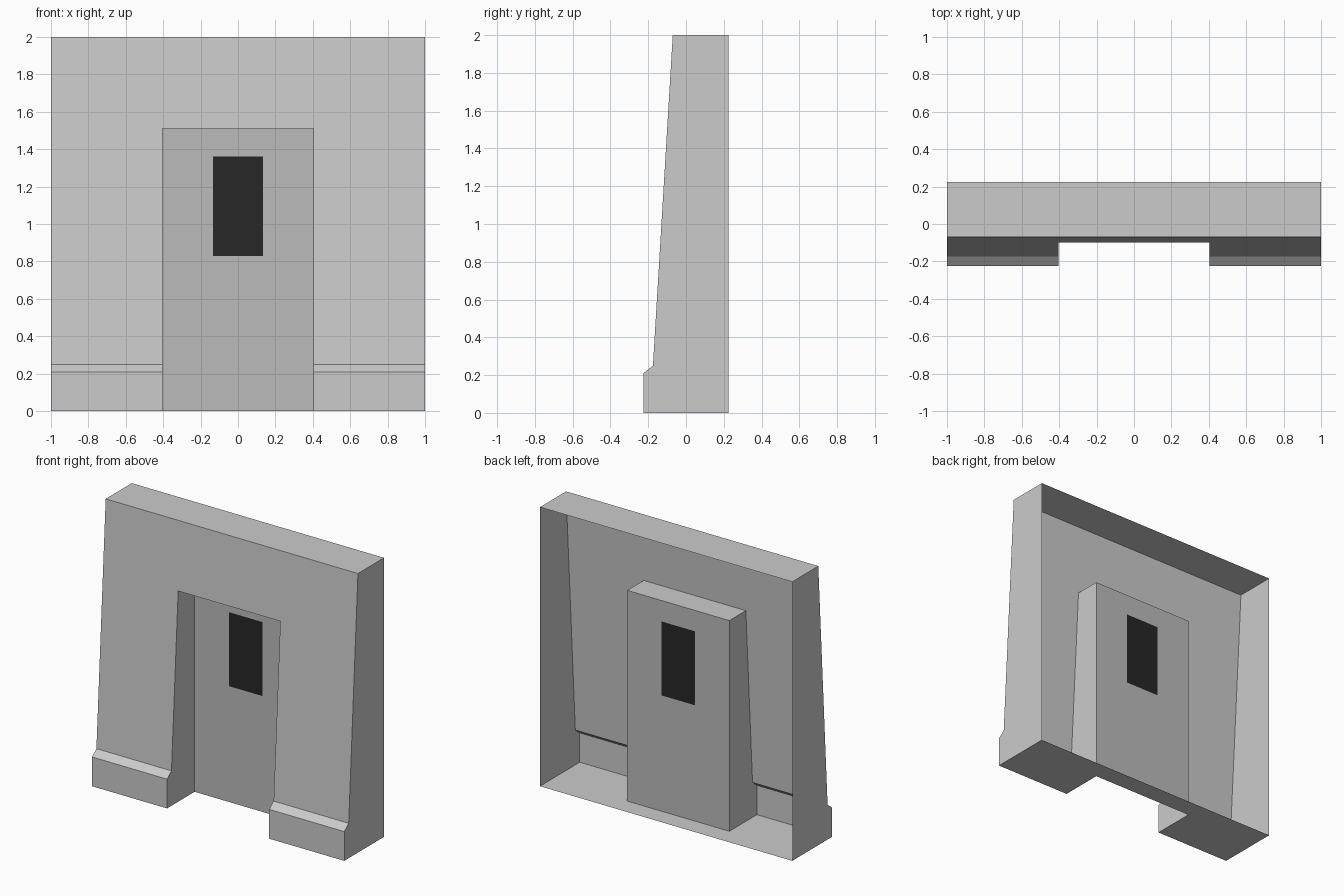
import bpy, bmesh

if "Cube" in bpy.data.objects:
    bpy.data.objects.remove(bpy.data.objects["Cube"])

HALF_W, BACK_Y = 1.0, 0.225
DOOR_X, DOOR_Z, DOOR_Y = 0.405, 1.51, 0.087
WIN_X, WIN_Z0, WIN_Z1 = 0.133, 0.83, 1.36


def add_object(name, bm, color=None):
    mesh = bpy.data.meshes.new(name)
    bm.to_mesh(mesh)
    bm.free()
    obj = bpy.data.objects.new(name, mesh)
    bpy.context.collection.objects.link(obj)
    if color is not None:
        mat = bpy.data.materials.new(name + "_paint")
        mat.diffuse_color = (color, color, color, 1)
        mat.use_nodes = True
        mat.node_tree.nodes["Principled BSDF"].inputs["Base Color"].default_value = mat.diffuse_color
        mesh.materials.append(mat)
    return obj


def prism(name, profile, half_width):
    """Closed solid: a (y, z) profile extruded along x."""
    bm = bmesh.new()
    face = bm.faces.new([bm.verts.new((-half_width, y, z)) for y, z in profile])
    ext = bmesh.ops.extrude_face_region(bm, geom=[face])["geom"]
    verts = [v for v in ext if isinstance(v, bmesh.types.BMVert)]
    bmesh.ops.translate(bm, verts=verts, vec=(2 * half_width, 0, 0))
    bmesh.ops.recalc_face_normals(bm, faces=bm.faces)
    return add_object(name, bm)


def front_quad(bm, x0, x1, z0, z1):
    corners = ((x0, z0), (x1, z0), (x1, z1), (x0, z1))
    bm.faces.new([bm.verts.new((x, DOOR_Y, z)) for x, z in corners])


# Leaning wall with a bevelled plinth
wall = prism("wall", [(BACK_Y, 0), (-0.225, 0), (-0.225, 0.21),
                      (-0.175, 0.25), (-0.07, 2), (BACK_Y, 2)], HALF_W)

# Doorway alcove cut through the front and the floor
cutter = prism("doorway_cutter", [(DOOR_Y, -0.5), (-0.5, -0.5),
                                  (-0.5, DOOR_Z), (DOOR_Y, DOOR_Z)], DOOR_X)
cutter.hide_render = True
cut = wall.modifiers.new("doorway", 'BOOLEAN')
cut.operation, cut.solver, cut.object = 'DIFFERENCE', 'EXACT', cutter
bpy.context.view_layer.objects.active = wall
bpy.ops.object.modifier_apply(modifier=cut.name)
bpy.data.objects.remove(cutter)

# Open the back of the shell and the alcove, which gets its own door panel
bm = bmesh.new()
bm.from_mesh(wall.data)
open_faces = [f for f in bm.faces if all(v.co.y > DOOR_Y - 0.005 for v in f.verts)
              and abs(f.normal.y) > 0.99]
bmesh.ops.delete(bm, geom=open_faces, context='FACES')
bm.to_mesh(wall.data)
bm.free()

# Door panel framing the window
xs = (-DOOR_X, -WIN_X, WIN_X, DOOR_X)
zs = (0, WIN_Z0, WIN_Z1, DOOR_Z)
bm = bmesh.new()
for i in range(3):
    for j in range(3):
        if (i, j) != (1, 1):
            front_quad(bm, xs[i], xs[i + 1], zs[j], zs[j + 1])
bmesh.ops.remove_doubles(bm, verts=bm.verts, dist=1e-5)
bmesh.ops.dissolve_limit(bm, angle_limit=0.01, verts=bm.verts, edges=bm.edges)
add_object("door_panel", bm, 0.5)

# Dark window
bm = bmesh.new()
front_quad(bm, -WIN_X, WIN_X, WIN_Z0, WIN_Z1)
add_object("window", bm, 0.02)
